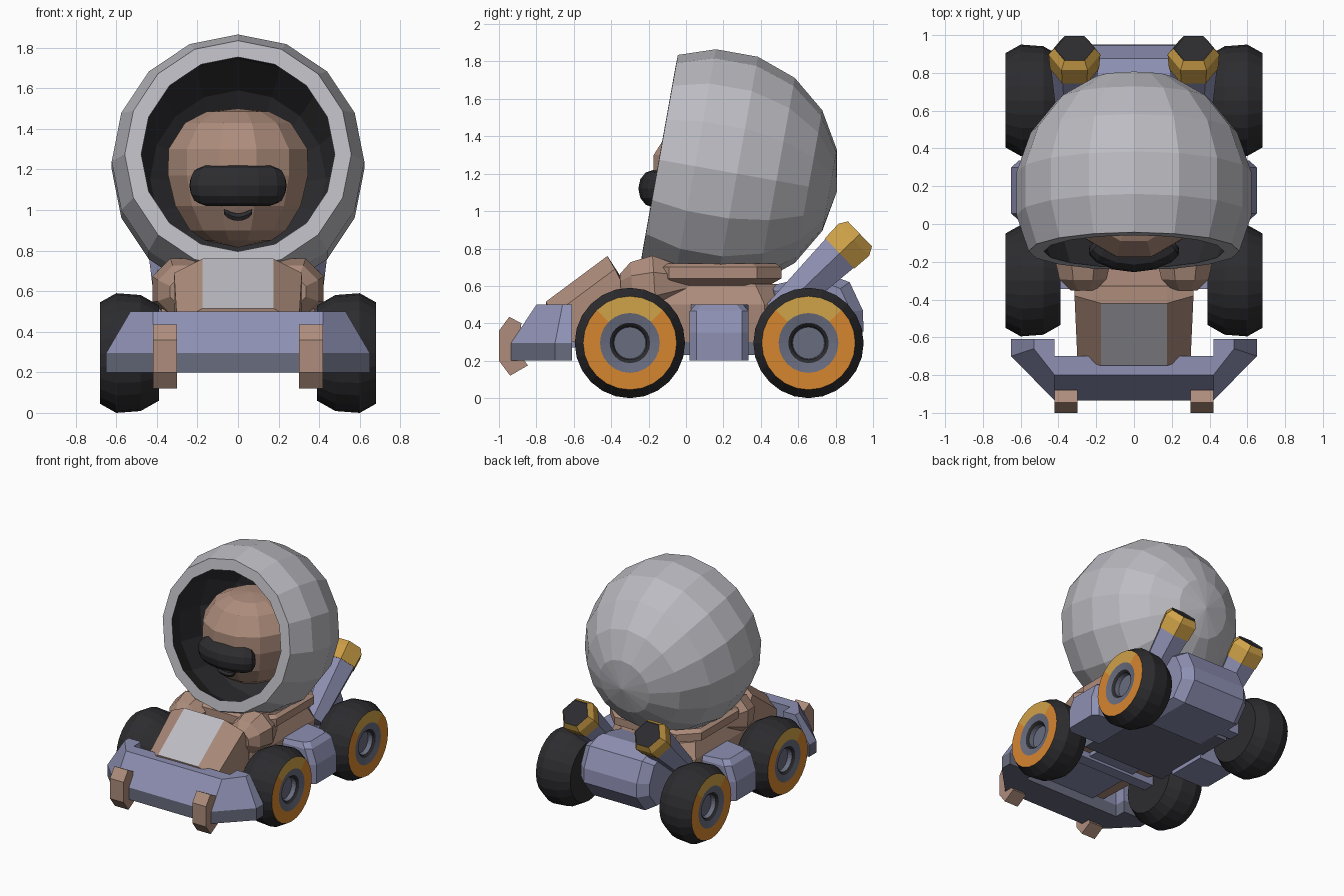
import bpy, bmesh
from math import sin, cos, radians, pi
from mathutils import Vector

cube = bpy.data.objects.get("Cube")
if cube:
    bpy.data.objects.remove(cube, do_unlink=True)


def material(name, r, g, b):
    m = bpy.data.materials.new(name)
    m.use_nodes = True
    m.diffuse_color = (r, g, b, 1)
    m.node_tree.nodes["Principled BSDF"].inputs["Base Color"].default_value = (r, g, b, 1)
    return m


GREY = material("pale grey", .5, .5, .54)
DARK = material("near black", .026, .026, .03)
BROWN = material("clay brown", .42, .265, .2)
BLUE = material("dusty blue", .27, .28, .45)
ORANGE = material("orange", .67, .24, .03)
GOLD = material("gold", .63, .36, .065)
SLATE = material("slate", .14, .15, .21)


def loft(name, rings, bands, caps=True, rule=None):
    """Skin equal-length rings; bands is one material or one per gap between rings."""
    if not isinstance(bands, list):
        bands = [bands] * (len(rings) - 1)
    mats = list(dict.fromkeys(bands))
    bm = bmesh.new()
    vs = [[bm.verts.new(p) for p in ring] for ring in rings]
    n = len(vs[0])
    for a, b, m in zip(vs, vs[1:], bands):
        for i in range(n):
            j = (i + 1) % n
            bm.faces.new((a[i], a[j], b[j], b[i])).material_index = mats.index(m)
    if caps:
        bm.faces.new(vs[0]).material_index = mats.index(bands[0])
        bm.faces.new(vs[-1]).material_index = mats.index(bands[-1])
    bmesh.ops.remove_doubles(bm, verts=bm.verts, dist=.002)
    bmesh.ops.recalc_face_normals(bm, faces=bm.faces)
    if rule:
        for f in bm.faces:
            m = rule(f, mats[f.material_index])
            if m not in mats:
                mats.append(m)
            f.material_index = mats.index(m)
    me = bpy.data.meshes.new(name)
    bm.to_mesh(me)
    bm.free()
    for m in mats:
        me.materials.append(m)
    ob = bpy.data.objects.new(name, me)
    bpy.context.collection.objects.link(ob)
    return ob


def revolve(name, profile, origin, axis, n, bands, phase=0, rule=None, caps=True):
    """Turn (distance along axis, radius) pairs about an axis."""
    o, a = Vector(origin), Vector(axis).normalized()
    u = Vector((1, 0, 0)) if abs(a.x) < .5 else Vector((0, 0, 1))
    v = a.cross(u)
    angles = [2 * pi * i / n + phase for i in range(n)]
    rings = [[o + a * d + (u * cos(t) + v * sin(t)) * max(r, .0005) for t in angles]
             for d, r in profile]
    return loft(name, rings, bands, caps, rule)


def prism(name, yz, x0, x1, mat):
    return loft(name, [[(x, y, z) for y, z in yz] for x in (x0, x1)], mat)


def box(name, x0, x1, y0, y1, z0, z1, mat):
    return prism(name, [(y0, z0), (y1, z0), (y1, z1), (y0, z1)], x0, x1, mat)


# Helmet: truncated sphere shell, tilted back
R, RI = .645, .577
outer = [(-(R + .012) * cos(radians(a)), R * sin(radians(a))) for a in (0, 20, 40, 60, 80, 100, 118)]
inner = [(-RI * cos(radians(a)), RI * sin(radians(a))) for a in (122.5, 100, 75, 50, 25, 0)]
helmet = revolve("helmet", outer + inner, (0, .16, 1.22), (0, -.984, .176), 16,
                 [GREY] * len(outer) + [DARK] * (len(inner) - 1), phase=pi / 2, caps=False)
helmet.scale.x = .98

# Head, visor and mouth
HY = .17
revolve("head", [(.815, 0), (.85, .17), (.9, .245), (1.02, .32), (1.17, .357), (1.3, .355),
                 (1.43, .27), (1.485, .16), (1.5, 0)], (0, HY, 0), (0, 0, 1), 12, BROWN,
        phase=pi / 12, caps=False)


def visor_ring(deg, s):
    a = radians(deg)
    out = Vector((sin(a), -cos(a), 0))
    return [Vector((0, HY - .02, 1.12)) + out * (.325 + .08 * s * cos(t)) + Vector((0, 0, .1 * s * sin(t)))
            for t in [2 * pi * k / 12 for k in range(12)]]


loft("visor", [visor_ring(*p) for p in
               ((-41, .5), (-37, .85), (-29, 1), (-15, 1), (0, 1), (15, 1), (29, 1), (37, .85), (41, .5))], DARK)


def mouth_ring(t):
    z = .965 + .025 * t * t
    y = HY - .966 * (.245 + (z - .9) * .625) - .022
    r = .021 if abs(t) < .9 else .014
    return [(t * .068, y + r * cos(a), z + r * sin(a)) for a in [k * pi / 3 for k in range(6)]]


loft("mouth", [mouth_ring(k / 4) for k in range(-4, 5)], DARK)


# Body tub and the hollow collar that the helmet sits in
def oct_ring(hx, y0, y1, z, c=.13):
    return [(hx, y0 + c, z), (hx, y1 - c, z), (hx - c, y1, z), (c - hx, y1, z),
            (-hx, y1 - c, z), (-hx, y0 + c, z), (c - hx, y0, z), (hx - c, y0, z)]


loft("body_tub", [oct_ring(.36, -.36, .55, .3), oct_ring(.38, -.36, .55, .5),
                  oct_ring(.34, -.34, .5, .61)], BROWN)
loft("collar", [oct_ring(.34, -.2, .44, .6), oct_ring(.4, -.22, .51, .64),
                oct_ring(.4, -.22, .51, .7), oct_ring(.37, -.19, .48, .72),
                oct_ring(.33, -.16, .46, .62)], BROWN, caps=False)


# Hood with a pale centre panel
def hood_ring(y, top, w, dy):
    half = [(w, y + dy, .3), (w, y + dy, top - .07), (.175, y, top)]
    return half + [(-x, a, b) for x, a, b in reversed(half)]


loft("hood", [hood_ring(-.75, .515, .3, .04), hood_ring(-.42, .76, .315, .04),
              hood_ring(-.33, .62, .315, .02)], BROWN,
     rule=lambda f, m: GREY if f.normal.z > .3 and f.normal.y < -.2
     and abs(f.calc_center_median().x) < .05 else m)


# Front bumper: U-shaped wraparound with sloped top and dark lower band
def bumper_ring(z, wide, corner, back, front):
    half = [(corner, front, z), (wide, back, z), (wide, -.61, z), (.42, -.61, z), (.42, -.7, z)]
    return half + [(-x, y, h) for x, y, h in reversed(half)]


loft("front_bumper", [bumper_ring(.2, .65, .42, -.7, -.935), bumper_ring(.295, .65, .42, -.7, -.935),
                      bumper_ring(.5, .53, .42, -.66, -.8)], [SLATE, BLUE])

# Chassis, axles and rear body
box("floor", -.36, .36, -.12, .6, .23, .37, SLATE)
box("front_beam", -.2, .2, -.72, -.1, .27, .36, BLUE)
for y in (-.3, .655):
    box("axle", -.42, .42, y - .045, y + .045, .25, .34, BLUE)
REAR = [(.45, .22), (.84, .22), (.95, .36), (.945, .47), (.875, .62), (.74, .67), (.45, .6)]
loft("rear_body", [[(x, .6 + (y - .6) * k, .43 + (z - .43) * k) for y, z in REAR]
                   for x, k in ((-.3, .82), (-.23, 1), (.23, 1), (.3, .82))], BLUE)

WHEEL = [(-.29, 0), (-.29, .235), (-.2, .286), (-.08, .295), (0, .25),
         (0, .16), (-.01, .108), (-.025, .09), (-.06, .085), (-.06, 0)]
WHEEL_BANDS = [DARK] * 4 + [ORANGE, SLATE, DARK, SLATE, SLATE]


def gold_top(y):
    def rule(f, m):
        d = f.calc_center_median() - Vector((0, y, .295))
        return GOLD if m == ORANGE and d.z > .7 * (d.y ** 2 + d.z ** 2) ** .5 else m
    return rule


for s, side in ((1, "left"), (-1, "right")):
    # Wheels
    for y, end in ((-.3, "front"), (.655, "rear")):
        revolve(f"{side}_{end}_wheel", WHEEL, (s * .68, y, .295), (s, 0, 0), 24, WHEEL_BANDS,
                rule=gold_top(y), caps=False)
    # Rounded knees tapering back under the helmet
    revolve(side + "_knee", [(-.35, .07), (-.29, .135), (-.17, .165), (0, .085), (.14, .03)],
            (s * .27, 0, .62), (0, 1, .06), 8, BROWN, phase=pi / 8)
    # Side pods and bumper hooks
    loft(side + "_side_pod",
         [[(s * .34, .02, z), (s * (x - .04), .02 + i, z), (s * x, .055 + i, z),
           (s * x, .3 - i, z), (s * (x - .04), .335 - i, z), (s * .34, .335, z)]
          for x, z, i in ((.65, .2, 0), (.65, .35, 0), (.61, .465, 0), (.57, .5, .03))], BLUE)
    prism(side + "_bumper_hook", [(-.945, .435), (-.88, .4), (-.9, .25), (-.845, .175),
                                  (-.94, .12), (-1, .2), (-1, .36)], s * .3, s * .42, BROWN)
    # Exhaust pipes with gold tips and dark mouths
    revolve(side + "_exhaust", [(-.62, .085), (-.15, .125), (-.15, .13), (-.045, .137), (0, .107),
                                (-.006, .097), (-.006, 0)],
            (s * .315, .93, .878), (0, .72, .69), 6, [BLUE, GOLD, GOLD, GOLD, DARK, DARK])
